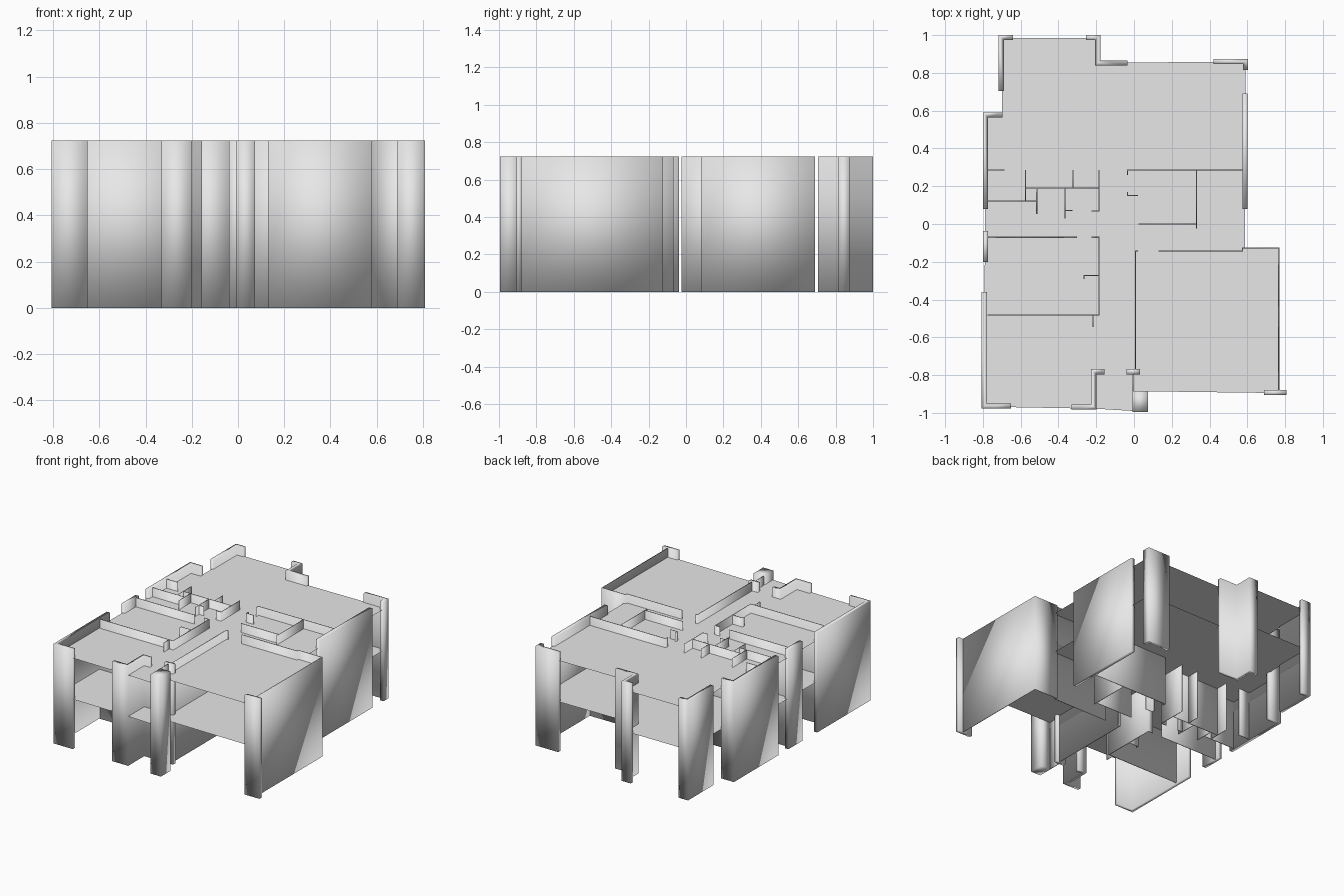
import bpy, bmesh
from mathutils import Vector

TOP = 0.725

cube = bpy.data.objects.get("Cube")
if cube:
    bpy.data.objects.remove(cube, do_unlink=True)

grey = bpy.data.materials.new("plain_grey")
grey.use_nodes = True
grey.diffuse_color = (0.8, 0.8, 0.8, 1)
grey.node_tree.nodes["Principled BSDF"].inputs["Base Color"].default_value = (0.8, 0.8, 0.8, 1)


def polygon_object(name, outline, z, height=0.0):
    """Flat polygon, or a closed prism when a height is given."""
    bm = bmesh.new()
    face = bm.faces.new([bm.verts.new((p[0], p[1], z)) for p in outline])
    face.normal_update()
    if face.normal.z < 0:
        face.normal_flip()
    if height:
        ext = bmesh.ops.extrude_face_region(bm, geom=[face], use_keep_orig=True)
        for v in ext["geom"]:
            if isinstance(v, bmesh.types.BMVert):
                v.co.z += height
        bmesh.ops.recalc_face_normals(bm, faces=bm.faces[:])
        for f in bm.faces:
            f.smooth = True
    mesh = bpy.data.meshes.new(name)
    bm.to_mesh(mesh)
    bm.free()
    mesh.materials.append(grey)
    obj = bpy.data.objects.new(name, mesh)
    bpy.context.collection.objects.link(obj)
    return obj


def wall(name, path, thickness):
    """Full-height wall along a path, with mitred corners."""
    pts = [Vector(p) for p in path]
    dirs = [(b - a).normalized() for a, b in zip(pts, pts[1:])]
    left, right = [], []
    for i, p in enumerate(pts):
        d0, d1 = dirs[max(i - 1, 0)], dirs[min(i, len(dirs) - 1)]
        n0, n1 = Vector((-d0.y, d0.x)), Vector((-d1.y, d1.x))
        mitre = (n0 + n1) / (1 + n0.dot(n1)) * thickness / 2
        left.append(p + mitre)
        right.append(p - mitre)
    return polygon_object(name, left + right[::-1], 0, TOP)


# Thick outer walls and piers
outer = {
    "back_right_corner": [(-.703, .705), (-.703, .987), (-.64, .987)],
    "back_step_pier": [(-.255, .987), (-.192, .987), (-.192, .853), (-.035, .853)],
    "back_left_corner": [(.42, .86), (.59, .86), (.59, .815)],
    "left_side_wall": [(.588, .69), (.588, .08)],
    "right_back_wall": [(-.695, .578), (-.787, .578), (-.787, .08)],
    "right_short_wall": [(-.787, -.037), (-.787, -.2)],
    "right_front_wall": [(-.793, -.36), (-.793, -.963), (-.65, -.963)],
    "front_pier": [(-.33, -.968), (-.213, -.968), (-.213, -.782), (-.155, -.782)],
    "entry_pier": [(-.04, -.782), (.033, -.782)],
    "front_left_pier": [(.688, -.893), (.808, -.893)],
}
for name, path in outer.items():
    wall(name, path, 0.027)

# Solid column beside the entry
wall("entry_column", [(.033, -.885), (.033, -.995)], 0.083)

# Thin partitions
partitions = [
    [(-.775, .285), (-.685, .285)],
    [(-.575, .285), (-.575, .122)],
    [(-.775, .122), (-.515, .122)],
    [(-.515, .19), (-.515, .053)],
    [(-.575, .19), (-.185, .19)],
    [(-.322, .285), (-.322, .19)],
    [(-.185, .285), (-.185, .068), (-.225, .068)],
    [(-.366, .19), (-.366, .03)],
    [(-.366, .072), (-.325, .072)],
    [(-.035, .26), (-.035, .285), (.575, .285)],
    [(-.035, .17), (-.035, .15), (.022, .15)],
    [(.33, .285), (.33, -.025)],
    [(.025, 0), (.33, 0)],
    [(-.775, -.07), (-.303, -.07)],
    [(-.225, -.07), (-.185, -.07), (-.185, -.482), (-.775, -.482)],
    [(-.185, -.272), (-.265, -.272), (-.265, -.29)],
    [(-.217, -.482), (-.217, -.545)],
    [(.02, -.142), (.007, -.142), (.007, -.77)],
    [(-.005, -.795), (-.005, -.885)],
    [(.13, -.142), (.575, -.142), (.575, -.127), (.766, -.127), (.766, -.88)],
]
for i, path in enumerate(partitions):
    wall(f"partition_{i + 1}", path, 0.006)

# Two thin slabs sharing one outline
outline = [
    (-.7, .985), (-.19, .985), (-.19, .853), (.59, .86), (.588, -.127),
    (.766, -.127), (.766, -.895), (.0, -.885), (.0, -.99), (-.2, -.978),
    (-.795, -.967), (-.785, .58), (-.7, .58),
]
polygon_object("lower_floor", outline, 0.36)
polygon_object("upper_floor", outline, 0.66)
